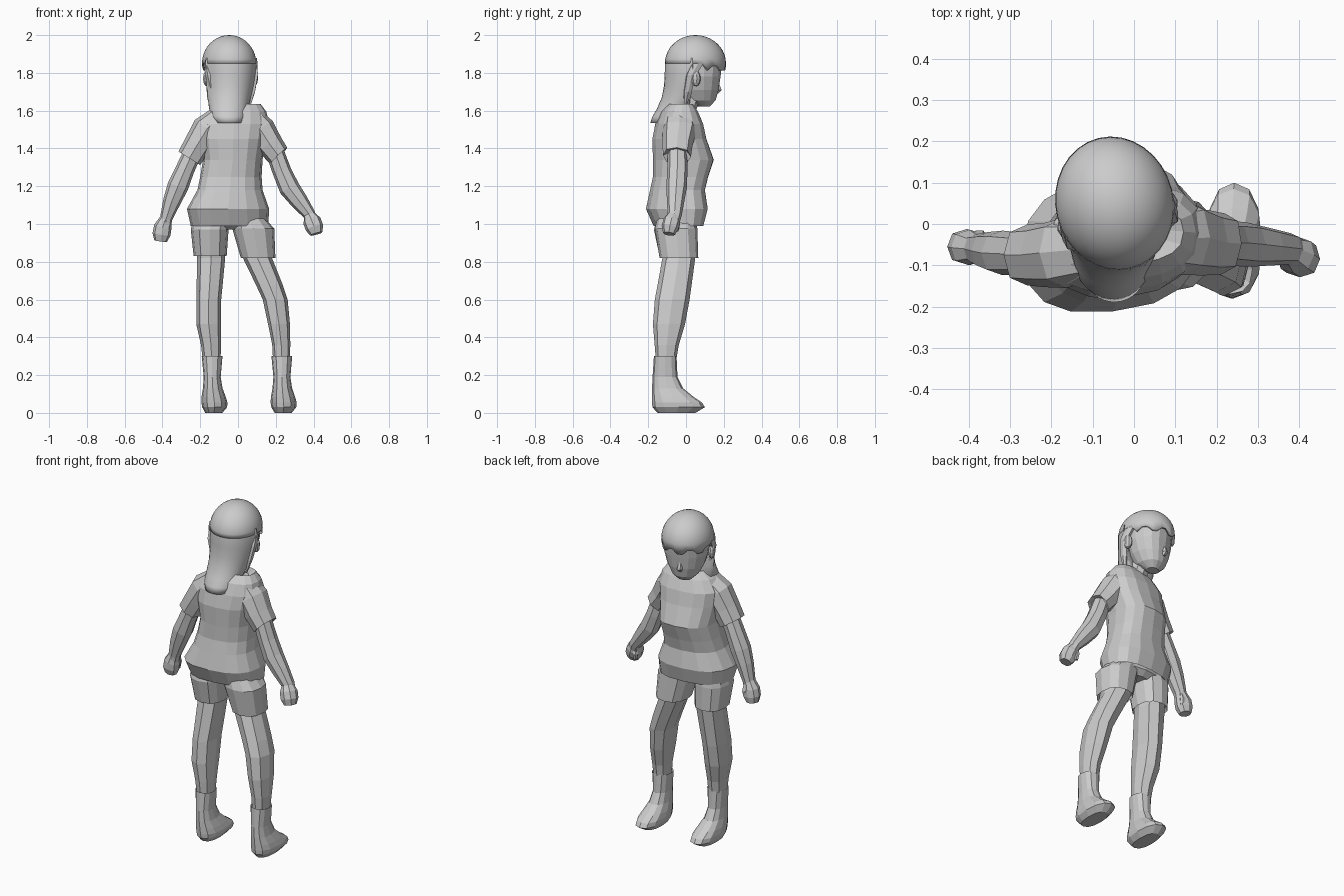
import bpy, bmesh, math
from mathutils import Vector, Matrix

HEAD = Vector((-0.047, 0.05, 0))
HEAD_TURN = (Matrix.Translation(HEAD) @ Matrix.Rotation(math.radians(14), 4, 'Z')
             @ Matrix.Translation(-HEAD))


def finish(name, bm, smooth=False, turn=False):
    if turn:
        bm.transform(HEAD_TURN)
    bmesh.ops.recalc_face_normals(bm, faces=bm.faces)
    for f in bm.faces:
        f.smooth = smooth
    me = bpy.data.meshes.new(name)
    bm.to_mesh(me)
    bm.free()
    ob = bpy.data.objects.new(name, me)
    bpy.context.collection.objects.link(ob)
    return ob


def power(v, e):
    return math.copysign(abs(v) ** e, v)


def loft(name, rings, n=8, e=0.85, tilt=False, shear=0.0, smooth=False, turn=False, max_y=9):
    """Skin rings (x, y, z, half_width, half_depth); tilt squares them to the path."""
    bm = bmesh.new()
    pts = [Vector(r[:3]) for r in rings]
    loops = []
    for i, r in enumerate(rings):
        side, depth = Vector((1, shear, 0)), Vector((0, 1, 0))
        if tilt:
            t = (pts[min(i + 1, len(pts) - 1)] - pts[max(i - 1, 0)]).normalized()
            side = depth.cross(t).normalized()
            depth = t.cross(side)
        loop = []
        for k in range(n):
            a = 2 * math.pi * k / n
            v = bm.verts.new(pts[i] + side * r[3] * power(math.cos(a), e)
                             + depth * r[4] * power(math.sin(a), e))
            v.co.y = min(v.co.y, max_y)
            loop.append(v)
        loops.append(loop)
    for lo, hi in zip(loops, loops[1:]):
        for k in range(n):
            bm.faces.new((lo[k], lo[(k + 1) % n], hi[(k + 1) % n], hi[k]))
    bm.faces.new(loops[0])
    bm.faces.new(loops[-1])
    return finish(name, bm, smooth, turn)


def spans(rows):
    """Turn rows of (z, x0, x1, y0, y1) into rings."""
    return [((a + b) / 2, (c + d) / 2, z, (b - a) / 2, (d - c) / 2) for z, a, b, c, d in rows]


# shirt body, with a turned-in hem
loft("shirt", spans([
    (1.03, -0.20, 0.11, -0.13, 0.06),
    (0.99, -0.25, 0.16, -0.17, 0.09),
    (1.08, -0.27, 0.165, -0.212, 0.115),
    (1.18, -0.215, 0.13, -0.19, 0.10),
    (1.25, -0.20, 0.125, -0.175, 0.117),
    (1.34, -0.185, 0.13, -0.175, 0.147),
    (1.45, -0.20, 0.15, -0.178, 0.108),
    (1.53, -0.205, 0.165, -0.162, 0.09),
    (1.595, -0.16, 0.15, -0.135, 0.062),
    (1.635, -0.11, 0.12, -0.095, 0.035),
    (1.60, -0.07, 0.07, -0.07, 0.03)]), n=16, e=0.8, shear=0.1)

# neck
loft("neck", [(-0.01, -0.01, 1.54, 0.06, 0.06), (-0.02, 0.005, 1.62, 0.052, 0.052),
              (-0.04, 0.035, 1.72, 0.055, 0.055)], tilt=True)

# sleeves
loft("sleeve_left", [
    (-0.08, -0.06, 1.585, 0.055, 0.07), (-0.167, -0.07, 1.50, 0.08, 0.085),
    (-0.215, -0.075, 1.42, 0.072, 0.078), (-0.258, -0.075, 1.348, 0.068, 0.074),
    (-0.24, -0.075, 1.38, 0.045, 0.05)], tilt=True)
loft("sleeve_right", [
    (0.06, -0.035, 1.585, 0.055, 0.075), (0.118, -0.033, 1.50, 0.08, 0.09),
    (0.17, -0.045, 1.42, 0.07, 0.08), (0.216, -0.048, 1.36, 0.063, 0.074),
    (0.20, -0.048, 1.39, 0.045, 0.05)], tilt=True)

# arms
loft("arm_left", [
    (-0.225, -0.075, 1.41, 0.048, 0.048), (-0.28, -0.072, 1.29, 0.05, 0.052),
    (-0.318, -0.07, 1.20, 0.056, 0.054), (-0.35, -0.065, 1.12, 0.047, 0.046),
    (-0.38, -0.06, 1.03, 0.033, 0.036), (-0.385, -0.06, 0.99, 0.03, 0.032)], tilt=True)
loft("arm_right", [
    (0.185, -0.045, 1.41, 0.048, 0.05), (0.232, -0.046, 1.28, 0.05, 0.054),
    (0.272, -0.05, 1.19, 0.055, 0.054), (0.325, -0.055, 1.12, 0.047, 0.046),
    (0.378, -0.06, 1.05, 0.033, 0.038), (0.39, -0.065, 1.02, 0.03, 0.034)], tilt=True)

# fists and thumbs
loft("hand_left", [
    (-0.383, -0.06, 1.03, 0.03, 0.033), (-0.398, -0.057, 0.985, 0.047, 0.043),
    (-0.405, -0.055, 0.945, 0.048, 0.043), (-0.41, -0.052, 0.91, 0.034, 0.032)], tilt=True)
loft("hand_right", [
    (0.376, -0.062, 1.05, 0.03, 0.033), (0.392, -0.075, 1.015, 0.048, 0.046),
    (0.405, -0.085, 0.98, 0.048, 0.045), (0.414, -0.09, 0.948, 0.034, 0.032)], tilt=True)
for side, x, y, z in (("left", -0.374, -0.03, 1.0), ("right", 0.372, -0.046, 1.02)):
    loft("thumb_" + side, [(x, y - 0.01, z + 0.01, 0.013, 0.015), (x, y, z - 0.025, 0.017, 0.016),
                           (x, y - 0.003, z - 0.06, 0.01, 0.01)], n=6, tilt=True)

# shorts: seat and two trouser legs with open-looking cuffs
loft("shorts_seat", spans([(0.97, -0.12, 0.05, -0.11, 0.03), (1.0, -0.22, 0.15, -0.15, 0.06),
                           (1.1, -0.21, 0.13, -0.15, 0.07)]), n=12)
loft("shorts_left", spans([
    (1.04, -0.235, -0.05, -0.15, 0.05), (0.97, -0.25, -0.05, -0.17, 0.06),
    (0.83, -0.235, -0.06, -0.14, 0.062), (0.86, -0.21, -0.08, -0.11, 0.04)]), n=12)
loft("shorts_right", spans([
    (1.04, -0.03, 0.135, -0.15, 0.05), (0.975, -0.03, 0.192, -0.165, 0.06),
    (0.82, 0.015, 0.198, -0.14, 0.065), (0.86, 0.03, 0.17, -0.11, 0.04)]), n=12)

# legs: shared depth profile, separate stance
heights = [0.90, 0.82, 0.68, 0.60, 0.47, 0.36, 0.25]
depths = [(-0.04, 0.09), (-0.038, 0.087), (-0.06, 0.09), (-0.073, 0.092),
          (-0.09, 0.085), (-0.102, 0.064), (-0.107, 0.05)]
stances = {
    "left": [(-0.142, 0.077), (-0.142, 0.074), (-0.15, 0.069), (-0.155, 0.066),
             (-0.155, 0.066), (-0.143, 0.053), (-0.138, 0.045)],
    "right": [(0.09, 0.08), (0.103, 0.077), (0.165, 0.071), (0.197, 0.066),
              (0.217, 0.058), (0.229, 0.048), (0.23, 0.043)]}
for side, stance in stances.items():
    loft("leg_" + side, [(x, y, z, a, b) for z, (y, b), (x, a) in zip(heights, depths, stance)])

# shoes with ankle cuffs: (z, half width, heel y, toe y)
shoe = [(0.0, 0.045, -0.15, 0.05), (0.03, 0.066, -0.178, 0.10), (0.055, 0.069, -0.18, 0.085),
        (0.085, 0.064, -0.18, 0.04), (0.13, 0.052, -0.18, -0.015), (0.19, 0.045, -0.177, -0.045),
        (0.30, 0.055, -0.17, -0.05), (0.28, 0.042, -0.155, -0.065)]
for side, cx, sway in (("left", -0.137, 0.09), ("right", 0.232, 0.07)):
    loft("shoe_" + side, [(cx + sway * max(0, y1 + 0.05), (y0 + y1) / 2, z, a, (y1 - y0) / 2)
                          for z, a, y0, y1 in shoe], n=12)

# face
loft("face", spans([
    (1.622, -0.085, -0.009, 0.065, 0.125), (1.655, -0.122, 0.028, 0.0, 0.158),
    (1.71, -0.15, 0.056, -0.03, 0.172), (1.78, -0.17, 0.076, -0.05, 0.182),
    (1.84, -0.172, 0.078, -0.06, 0.19), (1.92, -0.14, 0.05, -0.04, 0.15)]),
    n=16, e=0.9, turn=True)
loft("nose", [(-0.047, 0.165, 1.76, 0.008, 0.008), (-0.047, 0.173, 1.71, 0.016, 0.02),
              (-0.047, 0.165, 1.692, 0.01, 0.01)], n=6, turn=True)

# ears and side locks of hair
for side, s in (("left", -1), ("right", 1)):
    x = HEAD.x + s * 0.13
    bm = bmesh.new()
    bmesh.ops.create_uvsphere(bm, u_segments=8, v_segments=6, radius=1, matrix=Matrix.Translation(
        (x, 0.02, 1.77)) @ Matrix.Diagonal((0.02, 0.026, 0.042, 1)))
    finish("ear_" + side, bm, turn=True)
    loft("hair_lock_" + side, [
        (x, 0.03, 1.85, 0.012, 0.035), (x, -0.005, 1.79, 0.014, 0.028),
        (x - s * 0.02, -0.02, 1.70, 0.014, 0.022), (x - s * 0.04, -0.03, 1.62, 0.005, 0.006)],
        n=6, turn=True)

# hair cap with a ragged fringe in front
bm = bmesh.new()
bmesh.ops.create_uvsphere(bm, u_segments=32, v_segments=20, radius=1)
bmesh.ops.delete(bm, geom=[v for v in bm.verts if v.co.z < -0.05], context='VERTS')
for v in bm.verts:
    if v.co.z < 0.05 and v.co.y > 0.05:
        k = round(math.atan2(v.co.y, v.co.x) / (math.pi / 16))
        v.co.z = -0.24 if k % 4 in (0, 1) else -0.08
bm.transform(Matrix.Translation((HEAD.x, HEAD.y, 1.85)) @ Matrix.Diagonal((0.143, 0.163, 0.15, 1)))
cap = finish("hair_cap", bm, smooth=True, turn=True)
solid = cap.modifiers.new("thickness", 'SOLIDIFY')
solid.thickness = 0.015

# long hair continuing from the cap down the back
hx, hy = HEAD.x, HEAD.y
loft("hair_back", [
    (hx, hy, 1.88, 0.138, 0.157), (hx, hy, 1.85, 0.143, 0.163), (hx, hy, 1.79, 0.141, 0.164),
    (hx - 0.005, 0.035, 1.73, 0.132, 0.152), (hx - 0.015, 0.0, 1.67, 0.117, 0.127),
    (hx - 0.028, -0.05, 1.61, 0.103, 0.1), (hx - 0.036, -0.085, 1.57, 0.094, 0.088),
    (hx - 0.04, -0.11, 1.535, 0.075, 0.074)],
    n=32, e=1.0, smooth=True, turn=True, max_y=0.0)
